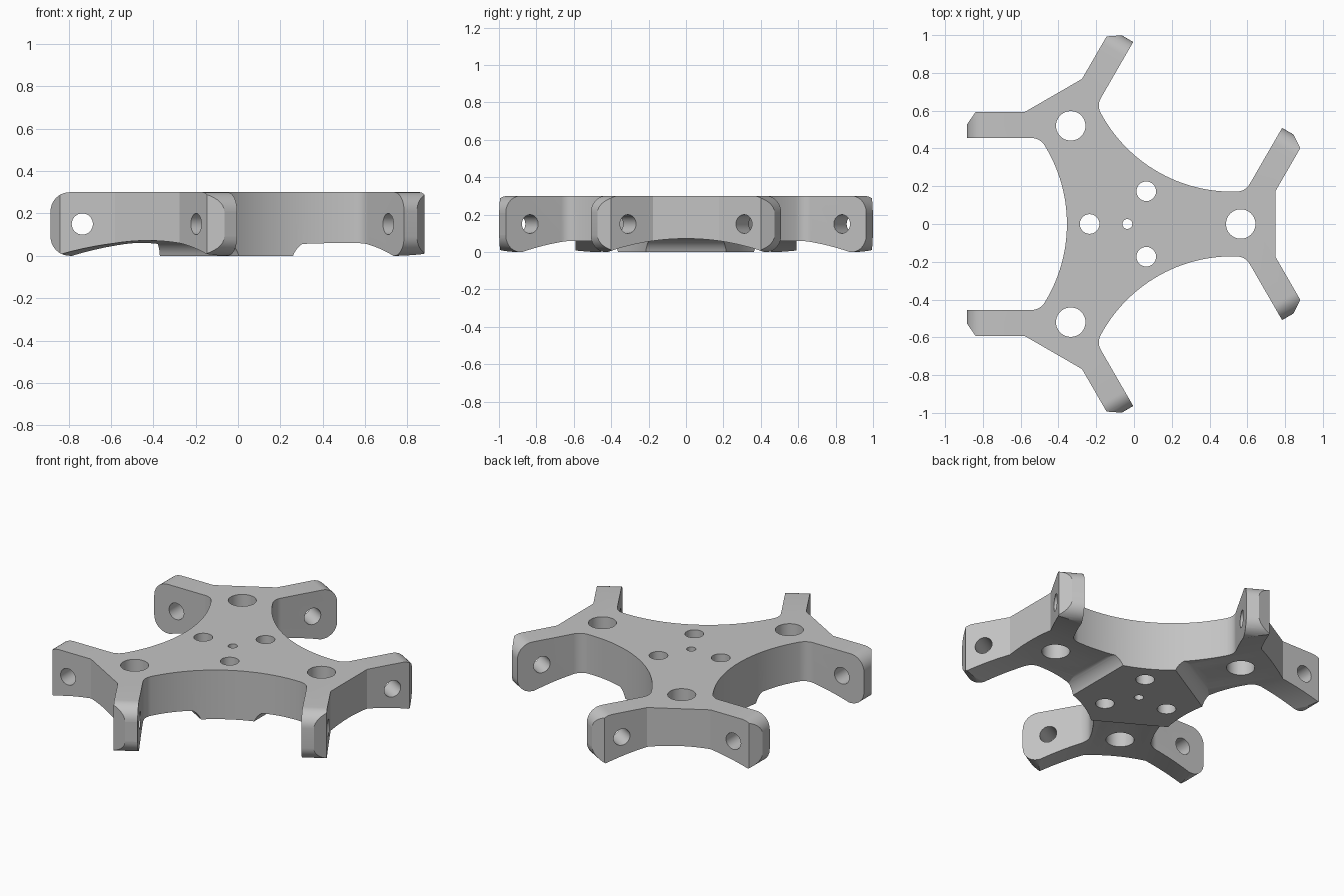
import bpy, bmesh
from math import sin, cos, pi, atan2, sqrt, radians
from mathutils import Vector

if "Cube" in bpy.data.objects:
    bpy.data.objects.remove(bpy.data.objects["Cube"])

CENTRE_X = -0.035             # hub axis
TOP = 0.3
NOTCH_R, NOTCH_S = 0.79, 1.11  # concave notch radius and distance from hub
INNER, OUTER, TIP = 0.455, 0.592, 0.85  # arm sides and arm end
FILLET, TIP_ROUND = 0.08, 0.09
ARCH_H, ARCH_R = 0.072, 1.261


def place(angle, s, t, z):
    """Point s along a direction and t to its right, around the hub axis."""
    a = radians(angle)
    return Vector((CENTRE_X + s * cos(a) + t * sin(a), s * sin(a) - t * cos(a), z))


def arc(cx, cy, r, a0, a1, n):
    return [(cx + r * cos(a0 + (a1 - a0) * i / n), cy + r * sin(a0 + (a1 - a0) * i / n))
            for i in range(n + 1)]


def prism(bm, points, vec):
    """Closed prism from a planar outline swept along vec."""
    face = bm.faces.new([bm.verts.new(p) for p in points])
    swept = bmesh.ops.extrude_face_region(bm, geom=[face], use_keep_orig=True)["geom"]
    verts = [g for g in swept if isinstance(g, bmesh.types.BMVert)]
    bmesh.ops.translate(bm, verts=verts, vec=vec)


def make(name, bm):
    bmesh.ops.recalc_face_normals(bm, faces=bm.faces)
    mesh = bpy.data.meshes.new(name)
    bm.to_mesh(mesh)
    bm.free()
    ob = bpy.data.objects.new(name, mesh)
    bpy.context.collection.objects.link(ob)
    return ob


def boolean(target, cutter, operation):
    mod = target.modifiers.new("cut", "BOOLEAN")
    mod.operation, mod.object, mod.solver = operation, cutter, "EXACT"
    bpy.context.view_layer.objects.active = target
    bpy.ops.object.modifier_apply(modifier=mod.name)
    bpy.data.objects.remove(cutter)


# Plate outline: one arm, fillet and notch, mirrored and turned three times
ft = INNER - FILLET
fs = NOTCH_S - sqrt((NOTCH_R - FILLET) ** 2 - ft ** 2)
phi = atan2(ft, fs - NOTCH_S)
half = [(0.545, OUTER), (0.805, OUTER), (TIP, 0.525), (TIP, INNER)]
half += arc(fs, ft, FILLET, pi / 2, phi, 10)
notch = half + arc(NOTCH_S, 0, NOTCH_R, phi, 2 * pi - phi, 32)[1:-1]
notch += [(s, -t) for s, t in reversed(half)]
bm = bmesh.new()
prism(bm, [place(a, s, t, 0) for a in (60, 180, 300) for s, t in notch],
      Vector((0, 0, TOP)))
plate = make("three_armed_mount", bm)

# Arched relief under each pair of arms, with a curved ramp up from the hub
ramp_r = 0.105
ramp = [(1.1, -0.1), (0.295, -0.1), (0.295, 0)]
ramp += arc(0.395, ARCH_H - ramp_r, ramp_r, pi - 0.315, pi / 2, 10)[1:]
ramp += [(0.395, 0.1), (1.1, 0.1)]
half_angle = 0.352
arch = arc(0, ARCH_H - ARCH_R, ARCH_R, pi / 2 - half_angle, pi / 2 + half_angle, 40)
for a in (0, 120, 240):
    bm = bmesh.new()
    prism(bm, [place(a, s, -0.6, z) for s, z in ramp],
          place(a, 0, 1.2, 0) - place(a, 0, 0, 0))
    relief = make("relief_cutter", bm)
    bm = bmesh.new()
    prism(bm, [place(a, 0.2, t, z) for t, z in arch],
          place(a, 1, 0, 0) - place(a, 0, 0, 0))
    boolean(relief, make("arch_cutter", bm), "INTERSECT")
    boolean(plate, relief, "DIFFERENCE")

# Vertical bolt holes
bm = bmesh.new()
holes = [(0, 0, 0.026)]
holes += [(a, 0.6, 0.078) for a in (0, 120, 240)]
holes += [(a, 0.2, 0.052) for a in (60, 180, 300)]
for a, dist, r in holes:
    c = place(a, dist, 0, -0.1)
    ring = arc(c.x, c.y, r, 0, 2 * pi, 40)[:-1]
    prism(bm, [Vector((x, y, -0.1)) for x, y in ring], Vector((0, 0, 0.5)))

# Cross holes through the arms
for a in (60, 180, 300):
    for side in (1, -1):
        across = place(a, 0, side, 0) - place(a, 0, 0, 0)
        ring = arc(0.7, TOP / 2, 0.05, 0, 2 * pi, 32)[:-1]
        prism(bm, [place(a, s, side * 0.4, z) for s, z in ring], across * 0.25)
boolean(plate, make("hole_cutter", bm), "DIFFERENCE")

# Rounded upper and lower corners of the arm ends
bm = bmesh.new()
start = TIP - TIP_ROUND
corner = [(TIP + 0.05, TOP + 0.05), (start, TOP + 0.05)]
corner += arc(start, TOP - TIP_ROUND, TIP_ROUND, pi / 2, 0, 10)
corner += [(TIP + 0.05, TOP - TIP_ROUND)]
for a in (60, 180, 300):
    for side in (1, -1):
        across = place(a, 0, side, 0) - place(a, 0, 0, 0)
        for flip in (False, True):
            prism(bm, [place(a, s, side * 0.42, TOP - z if flip else z)
                       for s, z in corner], across * 0.22)
boolean(plate, make("corner_cutter", bm), "DIFFERENCE")

# Grey finish
grey = bpy.data.materials.new("plain_grey")
grey.use_nodes = True
colour = (0.55, 0.55, 0.55, 1)
grey.diffuse_color = colour
grey.node_tree.nodes["Principled BSDF"].inputs["Base Color"].default_value = colour
plate.data.materials.clear()
plate.data.materials.append(grey)
for poly in plate.data.polygons:
    poly.material_index = 0

bpy.ops.object.select_all(action="DESELECT")
plate.select_set(True)
bpy.context.view_layer.objects.active = plate
bpy.ops.object.shade_smooth_by_angle(angle=radians(25))
